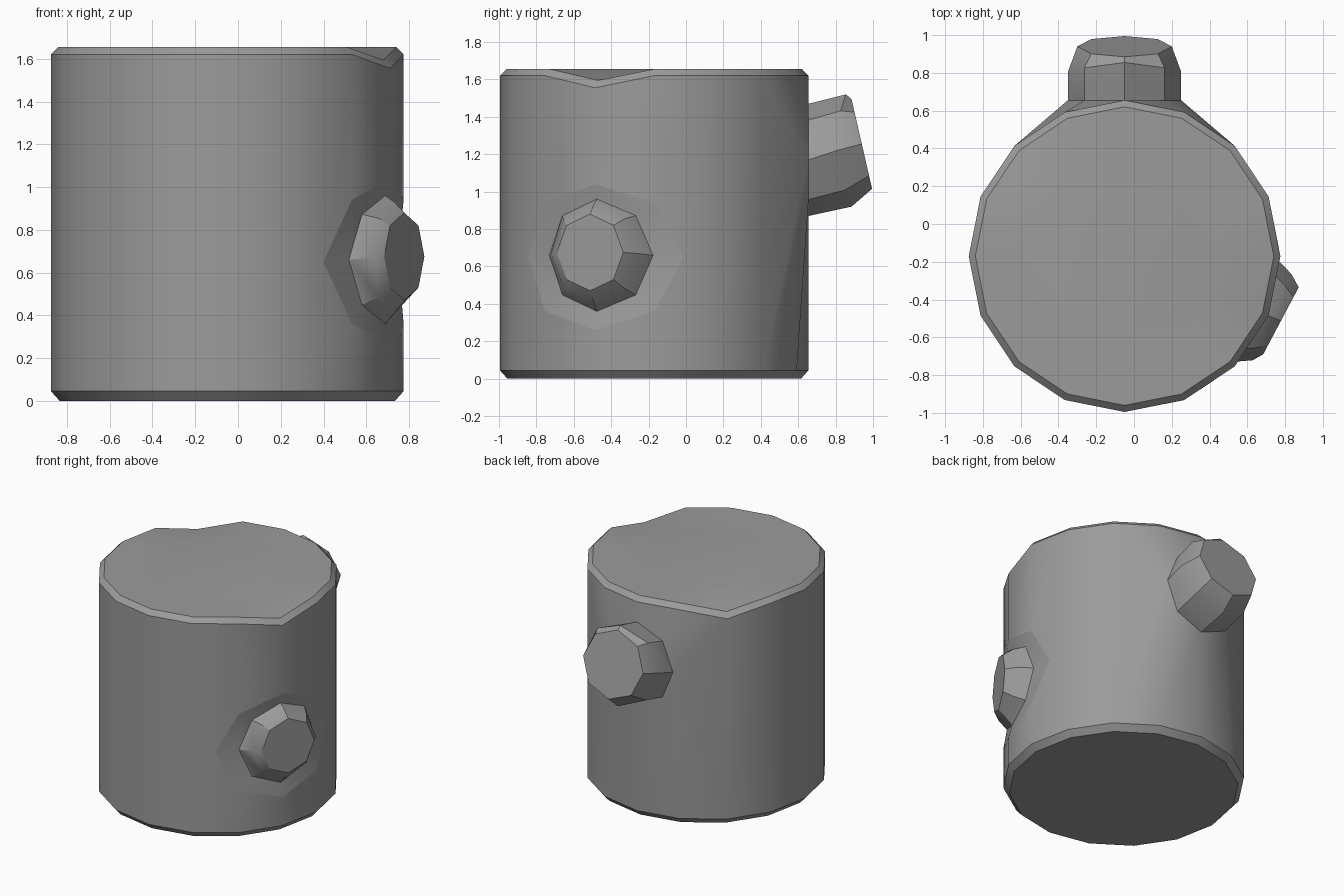
import bpy, bmesh
from math import sin, cos, pi, radians

cube = bpy.data.objects.get("Cube")
if cube:
    bpy.data.objects.remove(cube, do_unlink=True)

SIDES, RADIUS = 16, 0.825
CX, CY = -0.05, -0.17
STEP = 2 * pi / SIDES
BRANCH_COL, KNOT_COL = 4, 15
DENTS = (6, 15)          # rim corners that are chipped down

bark = bpy.data.materials.new("grey bark")
bark.use_nodes = True
GREY = (0.33, 0.33, 0.33, 1)
bark.diffuse_color = GREY
bark.node_tree.nodes["Principled BSDF"].inputs["Base Color"].default_value = GREY


def place(col, out, side, z):
    """Point at a distance out from the axis towards a column, shifted sideways."""
    a = col * STEP
    return (CX + out * cos(a) - side * sin(a), CY + out * sin(a) + side * cos(a), z)


def octagon(bm, col, rule):
    """Eight vertices; rule(cos, sin) gives out, side and z."""
    return [bm.verts.new(place(col, *rule(cos(j * pi / 4), sin(j * pi / 4))))
            for j in range(8)]


def loft(bm, a, b):
    n = len(a)
    for i in range(n):
        k = (i + 1) % n
        bm.faces.new((a[i], a[k], b[k], b[i]))


def finish(bm, name):
    me = bpy.data.meshes.new(name)
    bm.to_mesh(me)
    bm.free()
    me.materials.append(bark)
    ob = bpy.data.objects.new(name, me)
    bpy.context.collection.objects.link(ob)
    bpy.ops.object.select_all(action='DESELECT')
    ob.select_set(True)
    bpy.context.view_layer.objects.active = ob
    bpy.ops.object.shade_smooth_by_angle(angle=radians(30))


def side_stub(name, col, rules):
    bm = bmesh.new()
    rings = [octagon(bm, col, r) for r in rules]
    for a, b in zip(rings, rings[1:]):
        loft(bm, a, b)
    bm.faces.new(rings[-1])
    finish(bm, name)


def branch_base(c, s):
    return RADIUS, 0.3 * c, 1.17 + 0.3 * s


def knot_base(c, s):
    # Octagon lying on the trunk surface
    if abs(c) > 0.9:
        return 0.673, 0.45 * c, 0.65
    if abs(c) > 0.1:
        return 0.762, 0.447 * c, 0.65 + 0.41 * s
    return RADIUS, 0, 0.65 + 0.39 * s


# Trunk: bevelled cylinder with two octagonal openings
bm = bmesh.new()


def ring(r, z, drop=0):
    return [bm.verts.new(place(i, r, 0, z - (drop if i in DENTS else 0)))
            for i in range(SIDES)]


floor = ring(0.785, 0)
low = ring(RADIUS, 0.045)
high = ring(RADIUS, 1.62, 0.065)
rim = ring(0.79, 1.655, 0.06)
inner = ring(0.54, 1.655)
loft(bm, floor, low)
loft(bm, high, rim)
loft(bm, rim, inner)
bm.faces.new(inner)
bm.faces.new(floor[::-1])

opened = set()
for col, rule in ((BRANCH_COL, branch_base), (KNOT_COL, knot_base)):
    mouth = octagon(bm, col, rule)
    cols = [(col + d) % SIDES for d in range(-2, 3)]
    opened.update(cols[:-1])
    border = [low[i] for i in cols] + [high[i] for i in reversed(cols)]
    match = [mouth[j % 8] for j in (4, 5, 6, 7, 8, 8, 9, 10, 11, 12)]
    for i in range(10):
        k = (i + 1) % 10
        corners = [border[i], border[k], match[k], match[i]]
        bm.faces.new(list(dict.fromkeys(corners)))
for i in range(SIDES):
    if i not in opened:
        k = (i + 1) % SIDES
        bm.faces.new((low[i], low[k], high[k], high[i]))
finish(bm, "trunk")

# Cut branch pointing backwards, tilted up
side_stub("branch_stub", BRANCH_COL, [
    branch_base,
    lambda c, s: (0.975 - 0.015 * s + 0.065 * s * s, 0.3 * c, 1.22 + 0.3 * s),
    lambda c, s: (1.11 - 0.055 * s, 0.25 * c, 1.255 + 0.24 * s),
])

# Flat knot set in a shallow hollow
side_stub("knot", KNOT_COL, [
    knot_base,
    lambda c, s: (0.8 - 0.06 * c * c, 0.3 * c, 0.66 + 0.3 * s),
    lambda c, s: (0.845 + 0.008 * c, 0.25 * c, 0.67 + 0.26 * s),
    lambda c, s: (0.896 + 0.019 * c, 0.2 * c, 0.675 + 0.205 * s),
])
